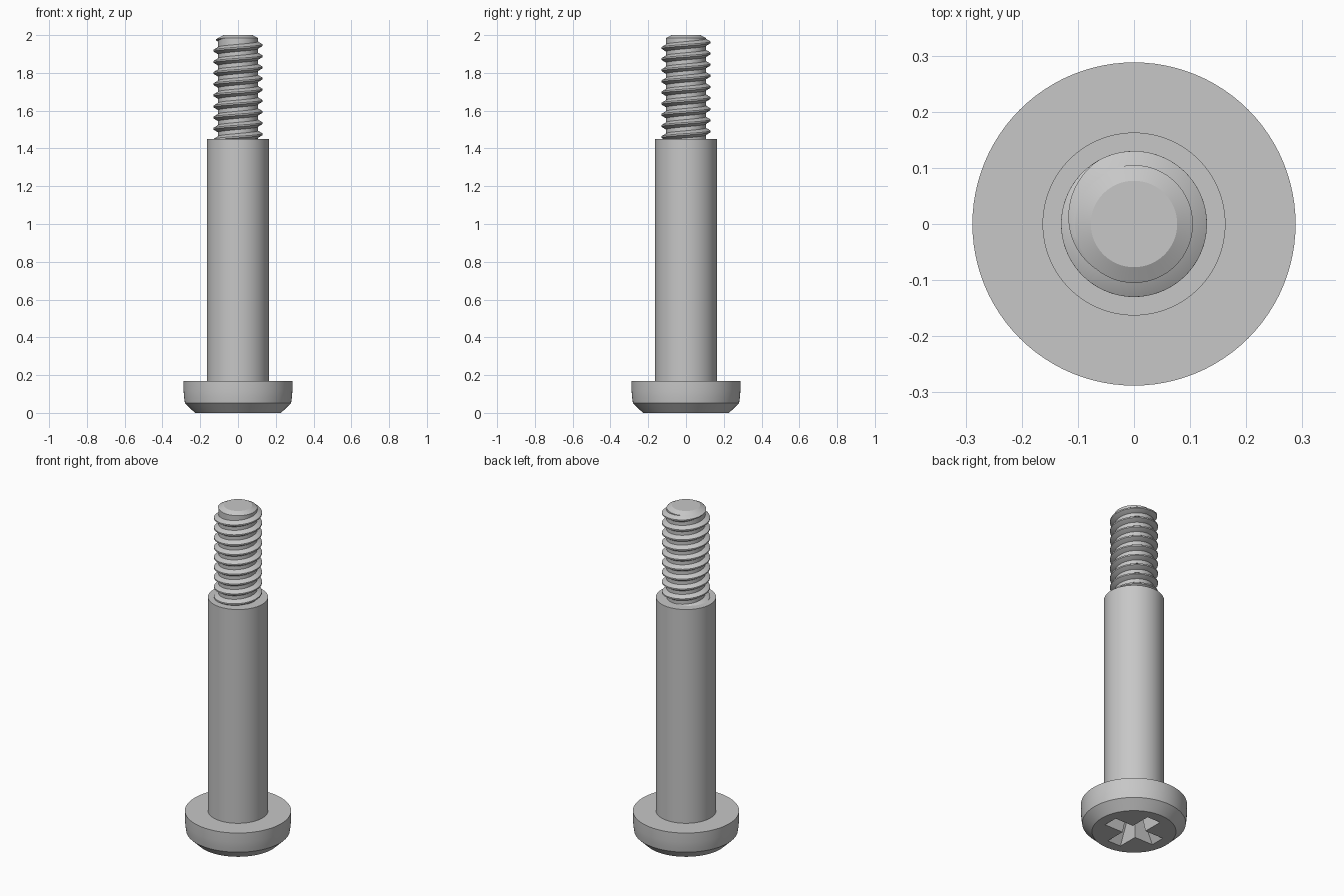
import bpy, bmesh, math
from mathutils import Matrix, Vector

cube = bpy.data.objects.get("Cube")
if cube:
    bpy.data.objects.remove(cube)

steel = bpy.data.materials.new("grey steel")
steel.use_nodes = True
grey = (0.57, 0.57, 0.57, 1)
steel.diffuse_color = grey
steel.node_tree.nodes["Principled BSDF"].inputs["Base Color"].default_value = grey


def skin(name, rings):
    """Join a list of equal closed rings into a capped solid."""
    bm = bmesh.new()
    loops = [[bm.verts.new(p) for p in ring] for ring in rings]
    n = len(loops[0])
    for a, b in zip(loops, loops[1:]):
        for i in range(n):
            j = (i + 1) % n
            bm.faces.new((a[i], a[j], b[j], b[i]))
    bm.faces.new(loops[0][::-1])
    bm.faces.new(loops[-1])
    bmesh.ops.recalc_face_normals(bm, faces=bm.faces)
    mesh = bpy.data.meshes.new(name)
    bm.to_mesh(mesh)
    bm.free()
    mesh.materials.append(steel)
    obj = bpy.data.objects.new(name, mesh)
    bpy.context.collection.objects.link(obj)
    return obj


def lathe(name, profile, seg=96):
    """Turn a (radius, height) profile about the z axis."""
    turns = [math.tau * i / seg for i in range(seg)]
    return skin(name, [[(r * math.cos(a), r * math.sin(a), z) for a in turns]
                       for r, z in profile])


def cross(length, half, z):
    """Outline of a four-armed cross."""
    arm = [(length, -half, z), (length, half, z), (half, half, z)]
    return [Matrix.Rotation(k * math.pi / 2, 3, 'Z') @ Vector(p)
            for k in range(4) for p in arm]


# Turned parts
head = lathe("head", [(0.228, 0), (0.281, 0.052), (0.285, 0.08),
                      (0.288, 0.115), (0.288, 0.17)])
shoulder = lathe("shoulder", [(0.163, 0.165), (0.163, 1.45)])
core = lathe("threaded_core", [(0.105, 1.44), (0.105, 1.985), (0.077, 2)])

# Tapered cross recess in the underside of the head
cutter = skin("recess_cutter", [cross(0.18, 0.047, -0.02), cross(0.085, 0.026, 0.13)])
cutter.hide_render = True
cut = head.modifiers.new("recess", 'BOOLEAN')
cut.operation = 'DIFFERENCE'
cut.solver = 'EXACT'
cut.object = cutter
bpy.context.view_layer.objects.active = head
bpy.ops.object.modifier_apply(modifier=cut.name)
bpy.data.objects.remove(cutter)

# Right-handed thread that fades into the core at the tip
pitch, root, crest = 0.059, 0.105, 0.13
start, fade, end = -math.tau * 8.8, 2.1, 4.0
steps = 640
rings = []
for i in range(steps + 1):
    t = start + (end - start) * i / steps
    z = 1.947 + pitch * t / math.tau
    size = min(1, max(0.03, (end - t) / (end - fade)))
    top = root + (crest - root) * size
    section = [(root - 0.01, -0.022 * size), (root, -0.019 * size),
               (top, -0.004 * size), (top, 0.004 * size),
               (root, 0.019 * size), (root - 0.01, 0.022 * size)]
    rings.append([(r * math.cos(t), r * math.sin(t), z + h) for r, h in section])
thread = skin("thread", rings)

# Smooth round surfaces, sharp machined edges
bpy.ops.object.select_all(action='DESELECT')
for obj in (head, shoulder, core, thread):
    obj.select_set(True)
bpy.context.view_layer.objects.active = head
bpy.ops.object.shade_smooth_by_angle(angle=math.radians(25))
